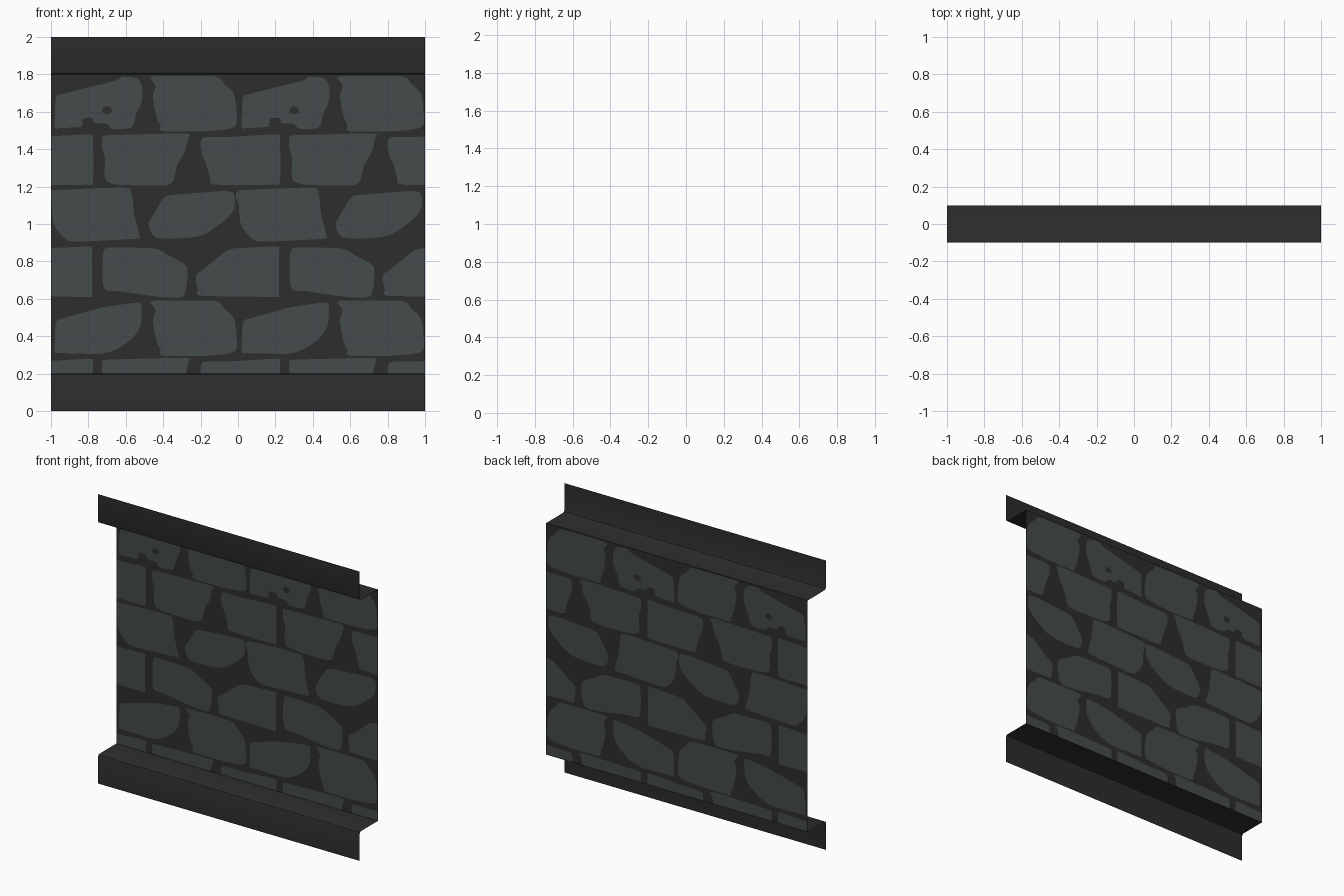
import bpy, math
from mathutils import Vector
from mathutils.geometry import delaunay_2d_cdt

if "Cube" in bpy.data.objects:
    bpy.data.objects.remove(bpy.data.objects["Cube"])


def material(name, rgb):
    m = bpy.data.materials.new(name)
    m.diffuse_color = (*rgb, 1)
    m.use_nodes = True
    m.node_tree.nodes["Principled BSDF"].inputs["Base Color"].default_value = m.diffuse_color
    return m


MORTAR = material("dark_mortar", (0.026, 0.026, 0.026))
STONE = material("grey_stone", (0.060, 0.069, 0.069))


def add_mesh(name, verts, faces, mats):
    me = bpy.data.meshes.new(name)
    me.from_pydata(verts, [], faces)
    for m in mats:
        me.materials.append(m)
    ob = bpy.data.objects.new(name, me)
    bpy.context.collection.objects.link(ob)
    return ob


def smooth_loop(pts, steps=4):
    """Closed rounded outline through the given points."""
    out, n = [], len(pts)
    for i in range(n):
        p0, p1, p2, p3 = (Vector(pts[(i + k) % n]) for k in (-1, 0, 1, 2))
        k = min(1, 2 * min((p1 - p0).length, (p3 - p2).length) / (p2 - p1).length)
        m1, m2 = (p2 - p0) * 0.4 * k, (p3 - p1) * 0.4 * k
        for s in range(steps):
            t = s / steps
            out.append(p1 * (2*t**3 - 3*t**2 + 1) + m1 * (t**3 - 2*t**2 + t)
                       + p2 * (3*t**2 - 2*t**3) + m2 * (t**3 - t**2))
    return out


# Ledge profile (y, z): upright lip, small rounded edge, flat shelf to the wall
PROFILE = [(-.1, 0), (-.1, .185), (-.096, .196), (-.085, .2), (.1, .2)]


def ledge(name, top):
    prof = [(y, 2 - z if top else z) for y, z in PROFILE]
    verts = [(x, y, z) for x in (-1, 1) for y, z in prof]
    n = len(prof)
    faces = [(i, i + n, i + n + 1, i + 1) for i in range(n - 1)]
    if top:
        faces = [f[::-1] for f in faces]
    ob = add_mesh(name, verts, faces, [MORTAR])
    bpy.context.view_layer.objects.active = ob
    ob.select_set(True)
    bpy.ops.object.shade_smooth_by_angle(angle=math.radians(50))
    ob.select_set(False)


ledge("bottom_ledge", False)
ledge("top_ledge", True)

# Stone outlines, x within a one-unit repeat, z from the bottom of the row
slant = [(.02, .02), (.025, .17), (.08, .2), (.29, .257), (.465, .28), (.485, .25),
         (.48, .16), (.44, .095), (.36, .035), (.26, .005), (.05, .01)]
chipped = [(.02, .02), (.025, .17), (.08, .2), (.34, .265), (.38, .287), (.455, .28),
           (.485, .24), (.487, .16), (.455, .085), (.43, .015), (.33, .008), (.3, .035),
           (.235, .04), (.22, .067), (.17, .062), (.16, .02), (.05, .013)]
block = [(.545, .29), (.87, .29), (.925, .25), (.98, .19), (.995, .05), (.96, .01),
         (.82, -.005), (.6, -.005), (.585, .03), (.565, .07), (.545, .18), (.56, .24)]
hooked = [(.275, .255), (.31, .275), (.715, .285), (.73, .25), (.715, .185), (.675, .115),
          (.65, .025), (.58, .005), (.36, .01), (.29, .04), (.29, .15), (.275, .2)]
square = [(.81, .26), (.95, .265), (1.2, .28), (1.225, .25), (1.225, .03), (1.18, .01),
          (.88, .01), (.85, .05), (.83, .12), (.805, .18)]
broad = [(.01, .28), (.38, .295), (.43, .27), (.445, .15), (.47, .05), (.45, .02),
         (.13, .005), (.06, .035), (.015, .1), (.005, .2)]
leaf = [(.645, .255), (.9, .275), (.975, .265), (.98, .185), (.93, .12), (.82, .045),
        (.72, .025), (.57, .025), (.53, .065), (.525, .11), (.56, .17), (.6, .235)]
wedge = [(.28, .245), (.315, .275), (.55, .27), (.63, .23), (.725, .175), (.725, .075),
         (.7, .01), (.58, .01), (.37, .04), (.29, .05), (.275, .13)]
ramp = [(.985, .27), (1.205, .28), (1.22, .25), (1.22, .025), (1.2, .01), (.81, .015),
        (.785, .05), (.775, .125), (.825, .165), (.93, .25)]
ROWS = [(0, (hooked, square)), (.3, (slant, block)), (.6, (wedge, ramp)),
        (.9, (broad, leaf)), (1.2, (hooked, square)), (1.5, (chipped, block))]

# Wall sheet with the stones cut into it; loop 0 is the wall rectangle
loops = [[Vector(p) for p in ((-1, .2), (1, .2), (1, 1.8), (-1, 1.8))]]
holes = set()
for z0, stones in ROWS:
    for shift in (-2, -1, 0):
        for s in stones:
            pts = [p + Vector((shift, z0)) for p in smooth_loop(s)]
            if max(p.x for p in pts) > -1 and min(p.x for p in pts) < 1:
                loops.append(pts[::-1])
        if shift < -1:
            continue
        if z0 == 1.5:  # chipped stones have a small hole
            holes.add(len(loops))
            loops.append([Vector((.3 + shift + .027 * math.cos(a), 1.608 + .021 * math.sin(a)))
                          for a in (k * math.tau / 10 for k in range(10))])

coords, faces = [], []
for lp in loops:
    faces.append(list(range(len(coords), len(coords) + len(lp))))
    coords += lp
vs, _, fs, _, _, origin = delaunay_2d_cdt(coords, [], faces, 0, 1e-5)
keep = [(f, set(o)) for f, o in zip(fs, origin) if 0 in o]
wall = add_mesh("stone_wall", [(v.x, .1, v.y) for v in vs], [f for f, _ in keep], [MORTAR, STONE])
for poly, (_, o) in zip(wall.data.polygons, keep):
    poly.material_index = 1 if len(o) > 1 and not o & holes else 0
